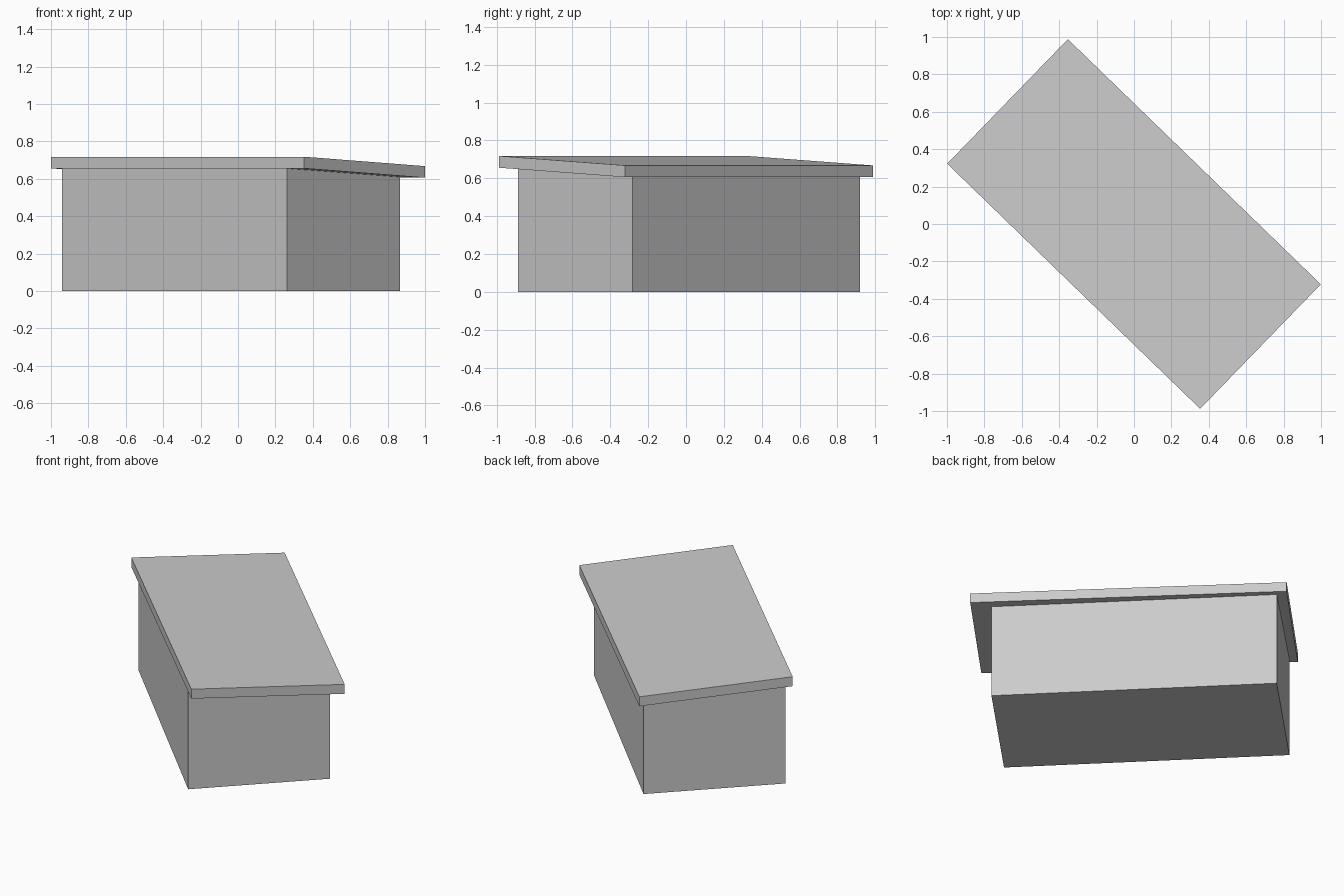
import bpy, bmesh
from math import radians, sin, cos
from mathutils import Matrix, Vector

cube = bpy.data.objects.get("Cube")
if cube:
    bpy.data.objects.remove(cube, do_unlink=True)

grey = bpy.data.materials.new("plain grey")
grey.use_nodes = True
colour = (0.6, 0.6, 0.6, 1)
grey.diffuse_color = colour
grey.node_tree.nodes["Principled BSDF"].inputs["Base Color"].default_value = colour

ROOF_YAW = radians(-44.1)
ROOF_WIDTH = 0.927
UNDERSIDE, DROP, THICKNESS = 0.631, 0.05, 0.062


def underside(p):
    """Height of the sloping roof underside above a ground point."""
    back = Vector((-sin(ROOF_YAW), cos(ROOF_YAW)))
    return UNDERSIDE - DROP * p.xy.dot(back) / ROOF_WIDTH


def block(name, centre, length, width, yaw, bottom, top):
    """Rotated box whose bottom and top heights are functions of position."""
    bm = bmesh.new()
    place = (Matrix.Translation((*centre, 0)) @ Matrix.Rotation(yaw, 4, "Z")
             @ Matrix.Diagonal((length, width, 1, 1)))
    bmesh.ops.create_cube(bm, size=1, matrix=place)
    for v in bm.verts:
        v.co.z = top(v.co) if v.co.z > 0 else bottom(v.co)
    mesh = bpy.data.meshes.new(name)
    bm.to_mesh(mesh)
    bm.free()
    mesh.materials.append(grey)
    obj = bpy.data.objects.new(name, mesh)
    bpy.context.collection.objects.link(obj)


# Walls, cut off along the roof slope
block("walls", (-0.037, 0.015), 1.70, 0.856, radians(-45),
      lambda p: 0, underside)
# Thin overhanging roof slab that falls towards the back
block("roof", (0, 0), 1.883, ROOF_WIDTH, ROOF_YAW,
      underside, lambda p: underside(p) + THICKNESS)
